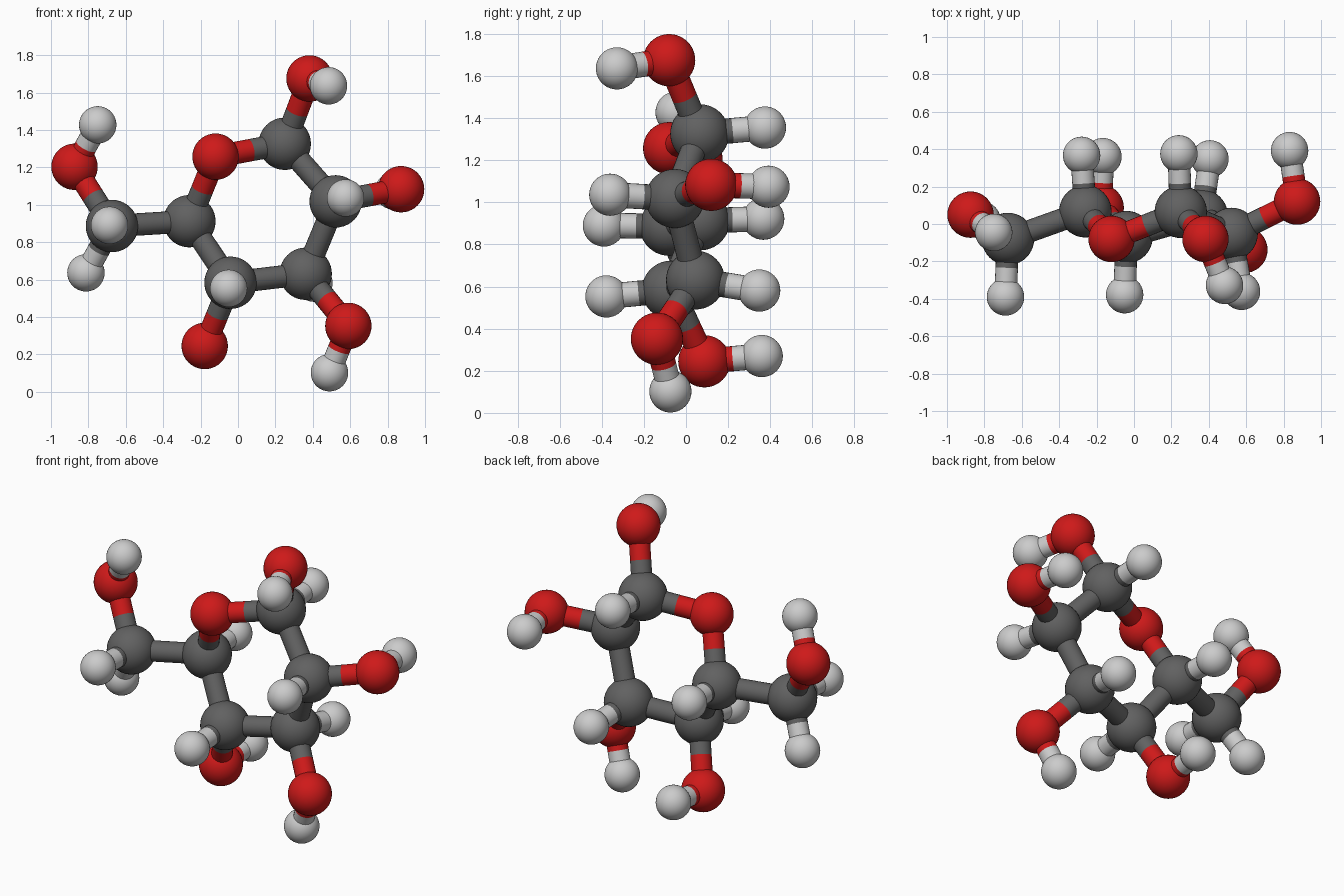
import bpy
from mathutils import Vector

if "Cube" in bpy.data.objects:
    bpy.data.objects.remove(bpy.data.objects["Cube"])

RADIUS = {"C": 0.14, "O": 0.124, "H": 0.10}
LABEL = {"C": "carbon", "O": "oxygen", "H": "hydrogen"}
COLOUR = {"C": (0.12, 0.12, 0.12, 1), "O": (0.62, 0.01, 0.01, 1), "H": (0.62, 0.62, 0.62, 1)}
BOND_RADIUS = 0.06

MATS = {}
for element, colour in COLOUR.items():
    MATS[element] = bpy.data.materials.new(LABEL[element])
    MATS[element].diffuse_color = colour

# atom centres: ring and side-arm carbons, oxygens, hydrogens
ATOMS = {
    "C1": (0.25, 0.065, 1.326), "C2": (0.522, -0.053, 1.018), "C3": (0.362, 0.045, 0.631),
    "C4": (-0.04, -0.07, 0.583), "C5": (-0.26, 0.068, 0.912), "C6": (-0.674, -0.08, 0.886),
    "O1": (0.382, -0.08, 1.675), "O2": (0.872, 0.12, 1.083), "O3": (0.59, -0.138, 0.352),
    "O4": (-0.178, 0.087, 0.245), "O5": (-0.12, -0.08, 1.257), "O6": (-0.874, 0.05, 1.203),
    "H1": (0.24, 0.375, 1.355), "H2": (0.575, -0.36, 1.036), "H3": (0.406, 0.348, 0.581),
    "H4": (-0.05, -0.378, 0.553), "H5": (-0.28, 0.367, 0.922),
    "H6_a": (-0.687, -0.39, 0.89), "H6_b": (-0.813, 0.02, 0.636),
    "H_O1": (0.484, -0.328, 1.636), "H_O2": (0.832, 0.392, 1.074), "H_O3": (0.489, -0.074, 0.102),
    "H_O4": (-0.166, 0.36, 0.27), "H_O6": (-0.75, -0.045, 1.427),
}

BONDS = [("C1", "O5"), ("O5", "C5"), ("C6", "H6_a"), ("C6", "H6_b")]
BONDS += [(f"C{i}", f"C{i + 1}") for i in range(1, 6)]      # carbon chain
BONDS += [(f"C{i}", f"H{i}") for i in range(1, 6)]          # hydrogens on carbon
for i in (1, 2, 3, 4, 6):                                   # hydroxyl groups
    BONDS += [(f"C{i}", f"O{i}"), (f"O{i}", f"H_O{i}")]


def finish(name, element):
    ob = bpy.context.object
    ob.name = name
    ob.data.materials.append(MATS[element])
    bpy.ops.object.shade_smooth_by_angle()


def atom(key, centre):
    element = key[0]
    bpy.ops.mesh.primitive_uv_sphere_add(segments=40, ring_count=20,
                                         radius=RADIUS[element], location=centre)
    finish(f"{LABEL[element]}_atom_{key[1:].strip('_')}", element)


def half_bond(key, other):
    # rod from the atom centre to the middle of the bond, in the atom's colour
    a, b = Vector(ATOMS[key]), Vector(ATOMS[other])
    mid = (a + b) / 2
    bpy.ops.mesh.primitive_cylinder_add(vertices=24, radius=BOND_RADIUS,
                                        depth=(mid - a).length, location=(a + mid) / 2)
    bpy.context.object.rotation_euler = (b - a).to_track_quat("Z", "Y").to_euler()
    finish(f"bond_{key}_to_{other}", key[0])


for key, centre in ATOMS.items():
    atom(key, centre)
for a, b in BONDS:
    half_bond(a, b)
    half_bond(b, a)

for m in bpy.data.materials:
    if m.users and not m.is_grease_pencil:
        m.use_nodes = True
        m.node_tree.nodes["Principled BSDF"].inputs["Base Color"].default_value = m.diffuse_color
